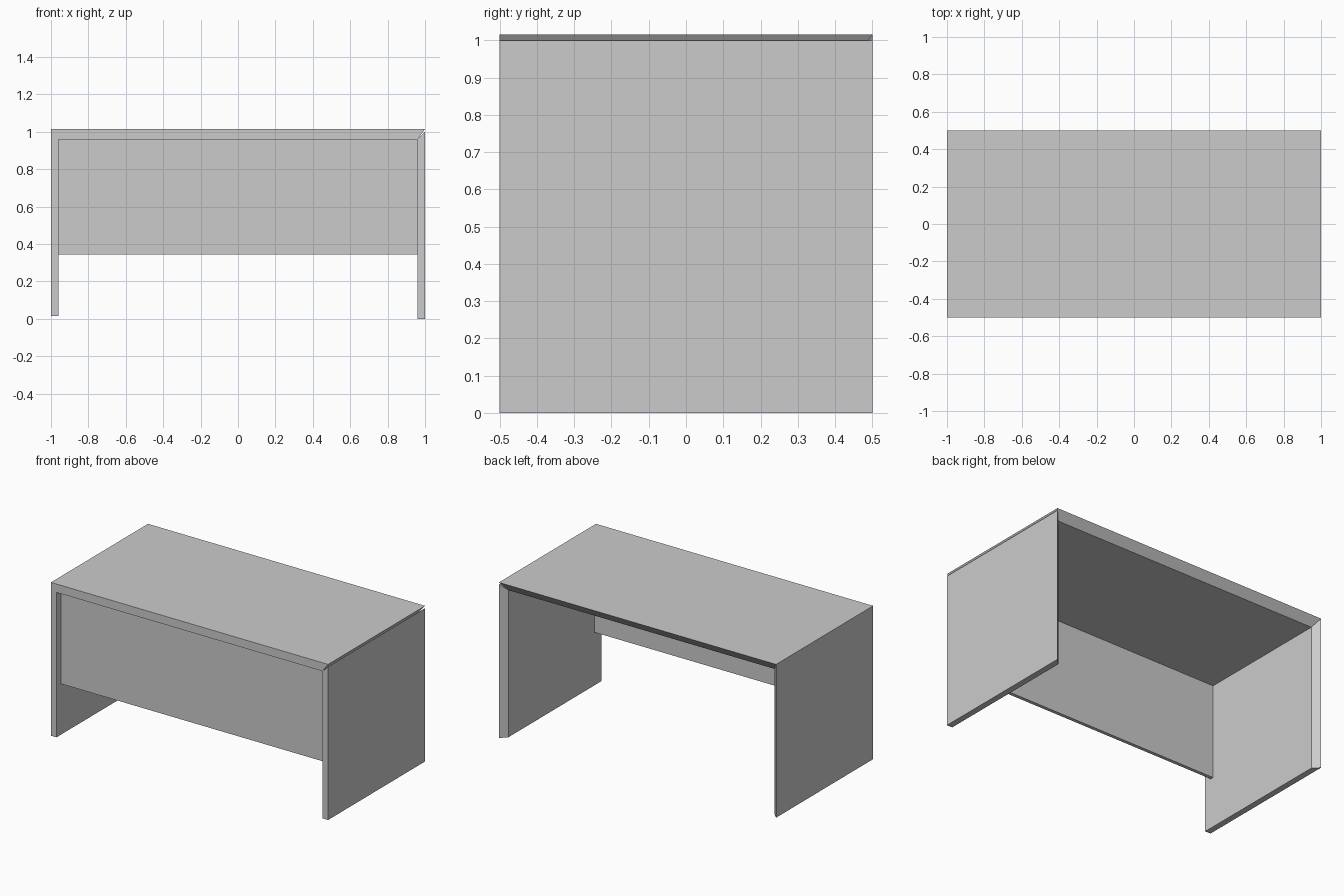
import bpy
import bmesh

if "Cube" in bpy.data.objects:
    bpy.data.objects.remove(bpy.data.objects["Cube"])

FRONT, BACK, INNER_BACK = -0.5, 0.5, 0.46   # back edges are mitred inwards


def board(name, profile, backs):
    """Board from an xz profile run from the front to a back depth per corner."""
    bm = bmesh.new()
    front = [bm.verts.new((x, FRONT, z)) for x, z in profile]
    back = [bm.verts.new((x, y, z)) for (x, z), y in zip(profile, backs)]
    bm.faces.new(front)
    bm.faces.new(back[::-1])
    n = len(profile)
    for i in range(n):
        j = (i + 1) % n
        bm.faces.new((front[i], back[i], back[j], front[j]))
    bmesh.ops.recalc_face_normals(bm, faces=bm.faces)
    mesh = bpy.data.meshes.new(name)
    bm.to_mesh(mesh)
    bm.free()
    obj = bpy.data.objects.new(name, mesh)
    bpy.context.collection.objects.link(obj)
    return obj


# Desk top with mitred ends and mitred back edge
board("desk_top",
      [(-1, 1.015), (1, 1.015), (0.96, 0.96), (-0.96, 0.96)],
      [BACK, BACK, INNER_BACK, INNER_BACK])

# Side panels; the right one sits slightly lower, leaving a fine groove
for name, s, bottom, top in (("left_side", -1, 0.015, 1.015),
                             ("right_side", 1, 0.0, 1.0)):
    board(name,
          [(s, bottom), (s, top), (s * 0.96, 0.96), (s * 0.96, bottom)],
          [BACK, BACK, INNER_BACK, INNER_BACK])

# Recessed modesty panel between the sides
bpy.ops.mesh.primitive_cube_add(size=1, location=(0, -0.44, 0.6525))
panel = bpy.context.object
panel.name = "modesty_panel"
panel.scale = (1.92, 0.022, 0.615)
